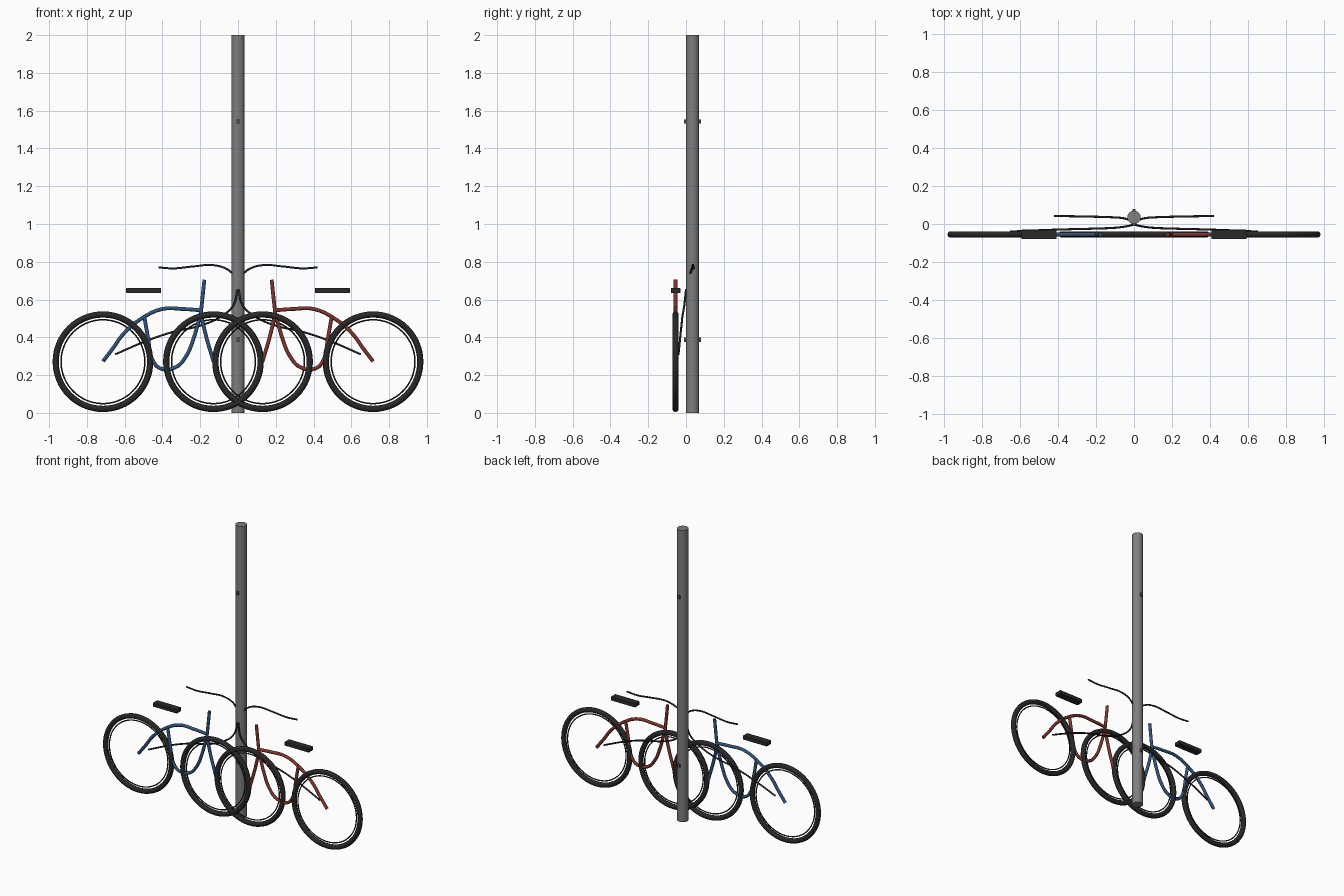
import bpy, math

if "Cube" in bpy.data.objects:
    bpy.data.objects.remove(bpy.data.objects["Cube"])

def mat(name, c):
    m = bpy.data.materials.new(name)
    m.diffuse_color = (*c, 1)
    m.use_nodes = True
    m.node_tree.nodes["Principled BSDF"].inputs["Base Color"].default_value = m.diffuse_color
    return m

GREY = mat("pole grey", (0.21, 0.21, 0.21))
BOLT = mat("bolt grey", (0.10, 0.10, 0.10))
BLACK = mat("rubber black", (0.021, 0.021, 0.021))
RED = mat("frame red", (0.22, 0.035, 0.026))
BLUE = mat("frame blue", (0.03, 0.09, 0.21))
Y = -0.055  # plane of the bicycles

def finish(name, m, smooth=True):
    o = bpy.context.object
    o.name = name
    o.data.materials.append(m)
    if smooth:
        bpy.ops.object.shade_smooth_by_angle(angle=math.radians(40))
    return o

def ring(name, x, z, major, minor, m, sides):
    bpy.ops.mesh.primitive_torus_add(location=(x, Y, z), rotation=(math.pi / 2, 0, 0),
        major_radius=major, minor_radius=minor, major_segments=64, minor_segments=sides)
    return finish(name, m)

def tube(name, pts, r, m):
    # smooth tube through the points, turned into a mesh
    cu = bpy.data.curves.new(name, 'CURVE')
    cu.dimensions = '3D'
    cu.bevel_depth = r
    cu.bevel_resolution = 3
    cu.resolution_u = 8
    cu.use_fill_caps = True
    s = cu.splines.new('BEZIER')
    s.bezier_points.add(len(pts) - 1)
    for b, p in zip(s.bezier_points, pts):
        b.co = p
        b.handle_left_type = b.handle_right_type = 'AUTO'
    o = bpy.data.objects.new(name, cu)
    bpy.context.collection.objects.link(o)
    bpy.ops.object.select_all(action='DESELECT')
    o.select_set(True)
    bpy.context.view_layer.objects.active = o
    bpy.ops.object.convert(target='MESH')
    return finish(name, m)

def box(name, loc, size, m, bevel=0):
    bpy.ops.mesh.primitive_cube_add(size=1, location=loc)
    o = bpy.context.object
    o.scale = size
    bpy.ops.object.transform_apply(location=False, rotation=False, scale=True)
    if bevel:
        b = o.modifiers.new("bevel", 'BEVEL')
        b.width = bevel
        b.segments = 2
    return finish(name, m, False)

# Pole with through bolts
bpy.ops.mesh.primitive_cylinder_add(vertices=32, radius=0.035, depth=2, location=(0, 0.035, 1))
finish("pole", GREY)
for z in (0.387, 1.542):
    box("bolt", (0, 0.035, z), (0.014, 0.09, 0.022), BOLT)

# Frame paths as (x, z) for the right hand bicycle
FRAME = {
    "head_tube": [(0.178, 0.705), (0.188, 0.61), (0.198, 0.52)],
    "fork": [(0.198, 0.53), (0.17, 0.41), (0.13, 0.273)],
    "top_tube": [(0.195, 0.543), (0.29, 0.55), (0.40, 0.55), (0.51, 0.50),
                 (0.605, 0.42), (0.66, 0.345), (0.715, 0.273)],
    "down_tube": [(0.2, 0.52), (0.235, 0.395), (0.275, 0.30), (0.33, 0.242),
                  (0.41, 0.235), (0.455, 0.285), (0.475, 0.39), (0.497, 0.515)],
}
BAR = [(0.42, 0.042, 0.77), (0.34, 0.041, 0.765), (0.24, 0.039, 0.775), (0.13, 0.036, 0.782),
       (0.06, 0.031, 0.762), (0.025, 0.022, 0.735)]
CABLE = [(0.65, -0.040, 0.31), (0.50, -0.033, 0.375), (0.35, -0.028, 0.427), (0.2, -0.024, 0.462),
         (0.09, -0.019, 0.51), (0.025, -0.009, 0.57), (0.003, 0.0, 0.655)]

for s, side, paint in ((-1, "left", BLUE), (1, "right", RED)):
    # Wheels
    for x, end in ((0.13, "front"), (0.715, "rear")):
        ring(f"{side}_{end}_tire", s * x, 0.271, 0.250, 0.0165, BLACK, 12)
        ring(f"{side}_{end}_rim", s * x, 0.271, 0.222, 0.004, BLACK, 8)
    # Frame tubes
    for part, pts in FRAME.items():
        tube(f"{side}_{part}", [(s * x, Y, z) for x, z in pts], 0.0105, paint)
    # Seat, handlebar and cable
    box(f"{side}_seat", (s * 0.5, Y, 0.648), (0.185, 0.05, 0.027), BLACK, 0.004)
    tube(f"{side}_handlebar", [(s * x, y, z) for x, y, z in BAR], 0.0055, BLACK)
    tube(f"{side}_cable", [(s * x, y, z) for x, y, z in CABLE], 0.0055, BLACK)
